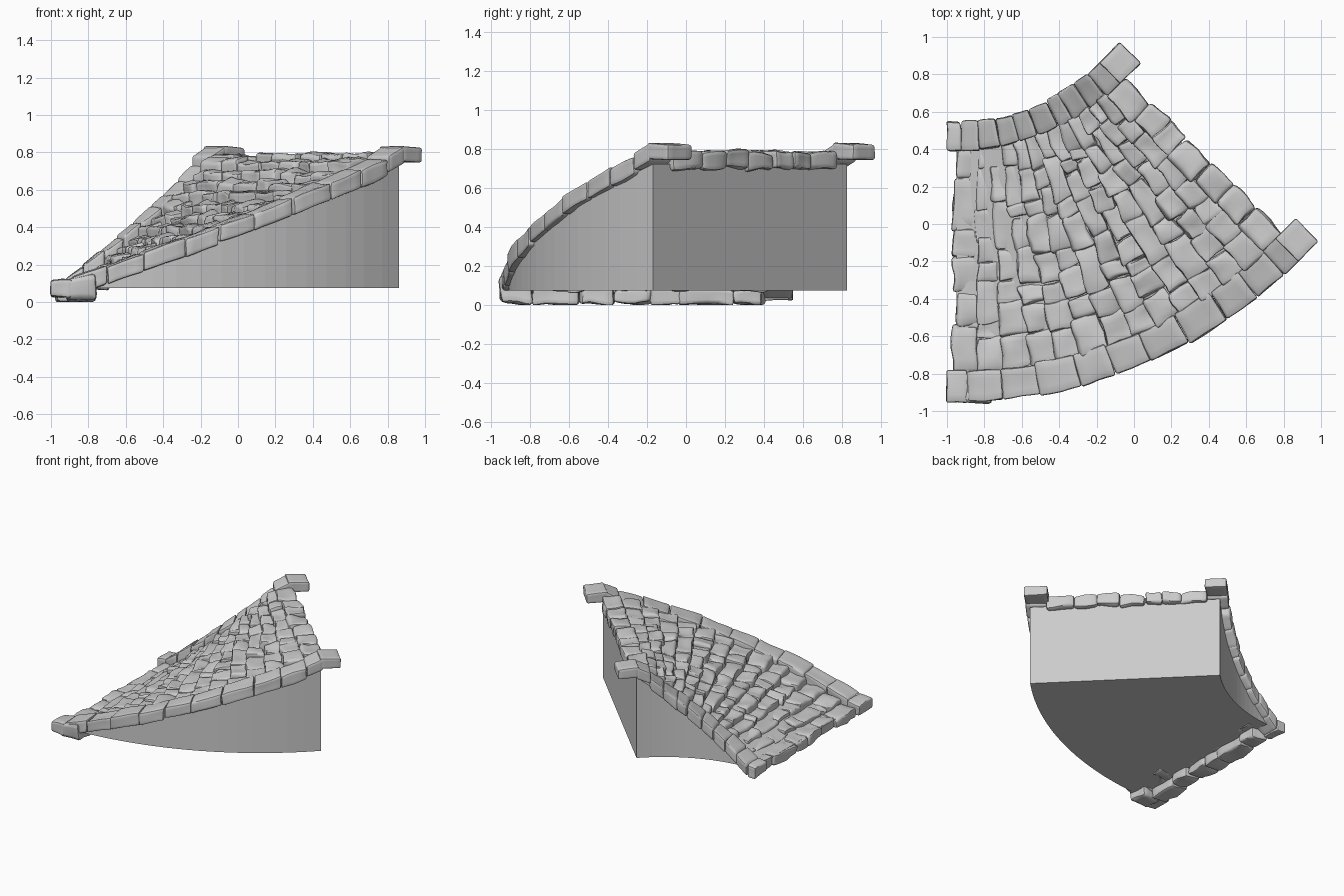
import bpy, bmesh, math, random
from mathutils import Vector, noise

random.seed(4)
if "Cube" in bpy.data.objects:
    bpy.data.objects.remove(bpy.data.objects["Cube"], do_unlink=True)

CENTRE_X, CENTRE_Y = -0.95, 1.64
R_IN, R_OUT, TURN = 1.15, 2.56, math.radians(45)
RISE = 0.70

stone = bpy.data.materials.new("grey_stone")
stone.use_nodes = True
stone.diffuse_color = (0.6, 0.6, 0.6, 1)
bsdf = stone.node_tree.nodes["Principled BSDF"]
bsdf.inputs["Base Color"].default_value = stone.diffuse_color
bsdf.inputs["Roughness"].default_value = 0.9


def lerp(a, b, f):
    return a + (b - a) * f


def place(t, d, r, z):
    """Point at turn fraction t, shifted d along the tangent, at radius r."""
    a = t * TURN
    return Vector((CENTRE_X + r * math.sin(a) + d * math.cos(a),
                   CENTRE_Y - r * math.cos(a) + d * math.sin(a), max(z, 0)))


def finish(name, bm, smooth=True):
    bmesh.ops.recalc_face_normals(bm, faces=bm.faces)
    mesh = bpy.data.meshes.new(name)
    bm.to_mesh(mesh)
    bm.free()
    mesh.materials.append(stone)
    obj = bpy.data.objects.new(name, mesh)
    bpy.context.collection.objects.link(obj)
    if smooth:
        bpy.ops.object.select_all(action="DESELECT")
        obj.select_set(True)
        bpy.context.view_layer.objects.active = obj
        bpy.ops.object.shade_smooth_by_angle(angle=math.radians(40))
    return obj


def add_stone(target, t, d, r, low, high, rough=0.01, bevel=0.012):
    """Worn block; every argument is a (start, end) pair, low/high are heights."""
    length = (t[1] - t[0]) * TURN * (r[0] + r[1]) / 2 + d[1] - d[0]
    size = Vector((length, r[1] - r[0], high[0] - low[0]))
    bm = bmesh.new()
    bmesh.ops.create_cube(bm, size=1)
    bmesh.ops.subdivide_edges(bm, edges=bm.edges[:], cuts=3, use_grid_fill=True)
    for v in bm.verts:
        v.co = v.co * size
    sharp = [e for e in bm.edges if e.calc_face_angle(0) > 0.5]
    bmesh.ops.bevel(bm, geom=sharp, offset=min(bevel, min(size) * 0.2),
                    segments=2, profile=0.5, affect="EDGES")
    seed = Vector((random.uniform(0, 50), random.uniform(0, 50), 0))
    for v in bm.verts:
        p = v.co + noise.noise_vector(v.co * 9 + seed) * rough
        f, g, h = p.x / size.x + 0.5, p.y / size.y + 0.5, p.z / size.z + 0.5
        v.co = place(lerp(*t, f), lerp(*d, f), lerp(*r, g),
                     lerp(lerp(*low, f), lerp(*high, f), h))
    part = bpy.data.meshes.new("part")
    bm.to_mesh(part)
    bm.free()
    target.from_mesh(part)
    bpy.data.meshes.remove(part)


def cuts(count, jitter):
    """Uneven division of 0..1."""
    inner = [(i + random.uniform(-jitter, jitter)) / count for i in range(1, count)]
    return [0] + inner + [1]


def pairs(values):
    return list(zip(values, values[1:]))


# Solid core with curved sides, flat base and rising top
bm = bmesh.new()
rings = []
SEGMENTS = 16
for i in range(SEGMENTS + 1):
    t = i / SEGMENTS
    top = max(0.08, 0.035 + 0.69 * t)
    rings.append([bm.verts.new(place(t, 0, r, z)) for r, z in
                  ((R_IN, 0.075), (R_OUT, 0.075), (R_OUT, top), (R_IN, top))])
for a, b in pairs(rings):
    for k in range(4):
        m = (k + 1) % 4
        bm.faces.new((a[k], a[m], b[m], b[k]))
bm.faces.new(rings[0])
bm.faces.new(rings[-1])
finish("ramp_core", bm, smooth=False)

# Sloping curbs along both curved sides, with level blocks at either end
for name, r, count in (("outer_curb", (2.42, 2.595), 9), ("inner_curb", (1.09, 1.25), 8)):
    bm = bmesh.new()
    first, last = 0.03, 1 - 0.11 / r[1] / TURN
    for f0, f1 in pairs(cuts(count, 0.15)):
        t = (lerp(first, last, f0), lerp(first, last, f1))
        lift = random.uniform(-0.004, 0.006)
        wide = random.uniform(-0.008, 0.004)
        add_stone(bm, t, (0, 0), (r[0] - wide, r[1] + wide),
                  [0.01 + RISE * x + lift for x in t],
                  [0.105 + RISE * x + lift for x in t], 0.009)
    add_stone(bm, (0, first), (-0.05, 0), r, (0.03, 0.02), (0.115, 0.125), 0.01)
    add_stone(bm, (last, 1), (0, 0.01), r, (0.69, 0.74), (0.78, 0.835), 0.005)
    add_stone(bm, (1, 1), (-0.01, 0.145), r, (0.75, 0.745), (0.835, 0.825), 0.004)
    finish(name, bm)

# Bulky corner stone at the foot of the outer curb
bm = bmesh.new()
add_stone(bm, (0, 0), (0.03, 0.19), (2.43, 2.595), (0.01, 0.01), (0.11, 0.15), 0.02, 0.02)
finish("foot_corner_stone", bm)

# Straight borders at the foot and the head of the ramp
for name, t, d, z, count in (("foot_border", 0, (-0.01, 0.13), (0.005, 0.085), 6),
                             ("head_border", 1, (-0.11, 0.035), (0.695, 0.79), 7)):
    bm = bmesh.new()
    for f0, f1 in pairs(cuts(count, 0.3)):
        shift = random.uniform(-0.012, 0.01)
        lift = random.uniform(-0.004, 0.006)
        add_stone(bm, (t, t), (d[0] + shift, d[1] + shift),
                  (lerp(1.24, 2.43, f0), lerp(1.24, 2.43, f1)),
                  (z[0] + lift,) * 2, (z[1] + lift,) * 2, 0.018, 0.018)
    finish(name, bm)

# Fanned shallow steps, each a row of uneven stones
bm = bmesh.new()
STEPS = 12
for i in range(STEPS):
    ends = (i / STEPS, (i + 1) / STEPS)
    top = 0.09 + 0.69 * (i + 0.55) / STEPS
    for f0, f1 in pairs(cuts(random.randint(7, 9), 0.3)):
        lift = random.uniform(-0.008, 0.008)
        lead = random.uniform(-0.014, 0.004)
        low = max(0.082, top - 0.085)
        add_stone(bm, ends, (lerp(0.12, -0.1, ends[0]) + lead, lerp(0.12, -0.1, ends[1]) + 0.008),
                  (lerp(1.23, 2.44, f0), lerp(1.23, 2.44, f1)),
                  (low, low), (top + lift - 0.006, top + lift + 0.01), 0.022, 0.014)
finish("step_stones", bm)
